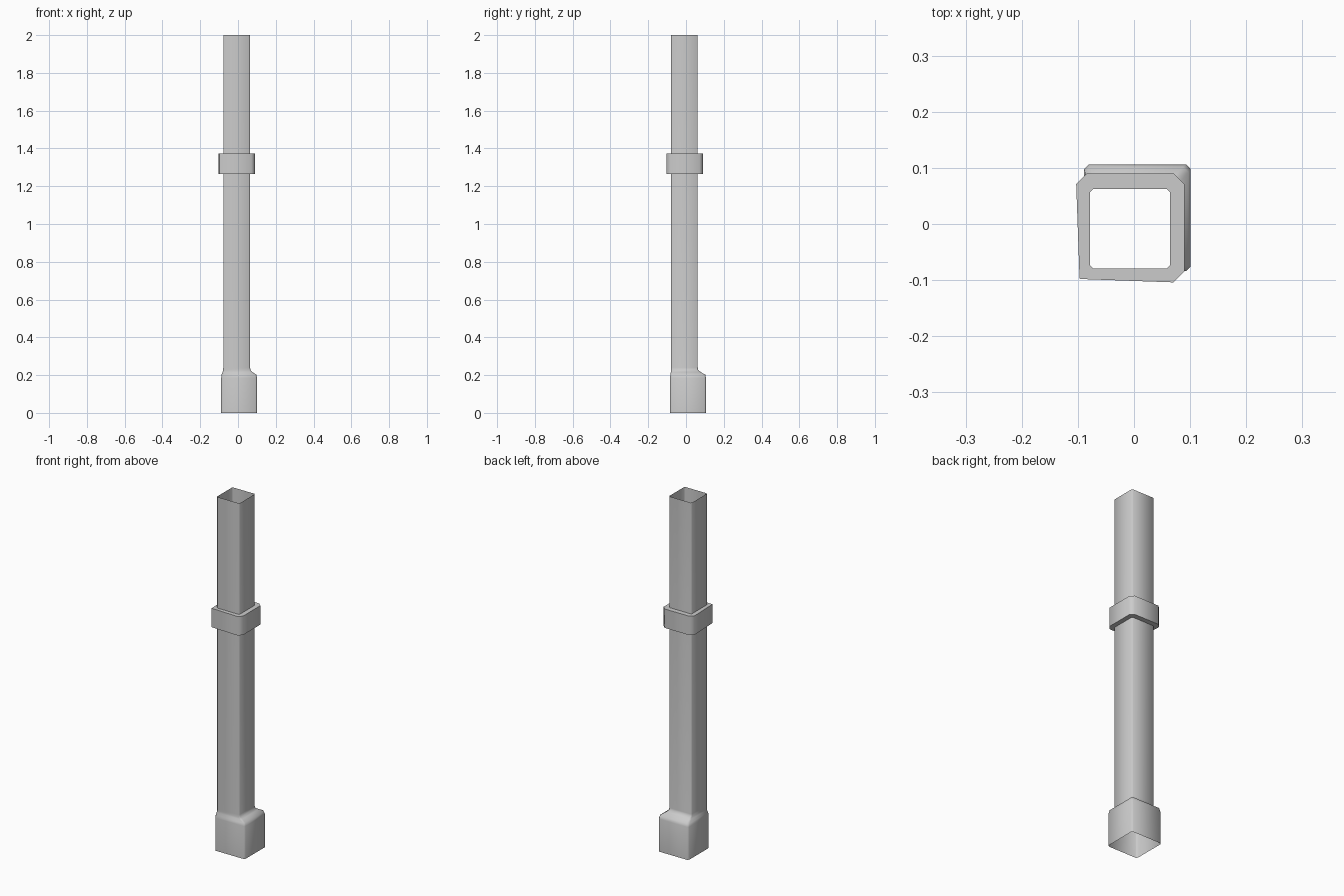
import bpy, bmesh

if "Cube" in bpy.data.objects:
    bpy.data.objects.remove(bpy.data.objects["Cube"])


def ring(x0, x1, y0, y1, c, z):
    """Rectangle section with its four corners cut by c."""
    return [(x0 + c, y0, z), (x1 - c, y0, z), (x1, y0 + c, z), (x1, y1 - c, z),
            (x1 - c, y1, z), (x0 + c, y1, z), (x0, y1 - c, z), (x0, y0 + c, z)]


def loft(name, rings, closed=False):
    """Skin a list of equal-length rings; closed joins last to first."""
    bm = bmesh.new()
    loops = [[bm.verts.new(p) for p in r] for r in rings]
    if closed:
        loops.append(loops[0])
    for a, b in zip(loops, loops[1:]):
        n = len(a)
        for i in range(n):
            j = (i + 1) % n
            bm.faces.new((a[i], a[j], b[j], b[i]))
    bmesh.ops.recalc_face_normals(bm, faces=bm.faces)
    # open shells: make sure the walls face outward
    f = max(bm.faces, key=lambda q: q.calc_center_median().x)
    if f.normal.x < 0:
        bmesh.ops.reverse_faces(bm, faces=bm.faces)
    me = bpy.data.meshes.new(name)
    bm.to_mesh(me)
    bm.free()
    ob = bpy.data.objects.new(name, me)
    bpy.context.collection.objects.link(ob)
    bpy.context.view_layer.objects.active = ob
    ob.select_set(True)
    bpy.ops.object.shade_smooth_by_angle(angle=0.87)
    ob.select_set(False)
    return ob


def pipe(z):
    return ring(-0.078, 0.064, -0.079, 0.062, 0.005, z)


# Open square pipe flaring into the offset foot socket
loft("pipe_and_foot", [
    ring(-0.089, 0.101, -0.084, 0.106, 0.008, 0.0),
    ring(-0.089, 0.101, -0.084, 0.106, 0.008, 0.185),
    ring(-0.087, 0.097, -0.083, 0.102, 0.010, 0.202),
    ring(-0.082, 0.076, -0.080, 0.078, 0.010, 0.216),
    ring(-0.079, 0.066, -0.079, 0.065, 0.006, 0.226),
    pipe(0.24), pipe(2.0)])

# Uneven bracket collar around the pipe
outline = [(-0.096, -0.098), (0.07, -0.104), (0.09, -0.084), (0.09, 0.071),
           (0.071, 0.09), (-0.084, 0.09), (-0.103, 0.071), (-0.097, -0.097)]
low, high = 1.265, 1.372
loft("collar", [[(x, y, low) for x, y in outline],
                [(x, y, high) for x, y in outline],
                pipe(high), pipe(low)], closed=True)
